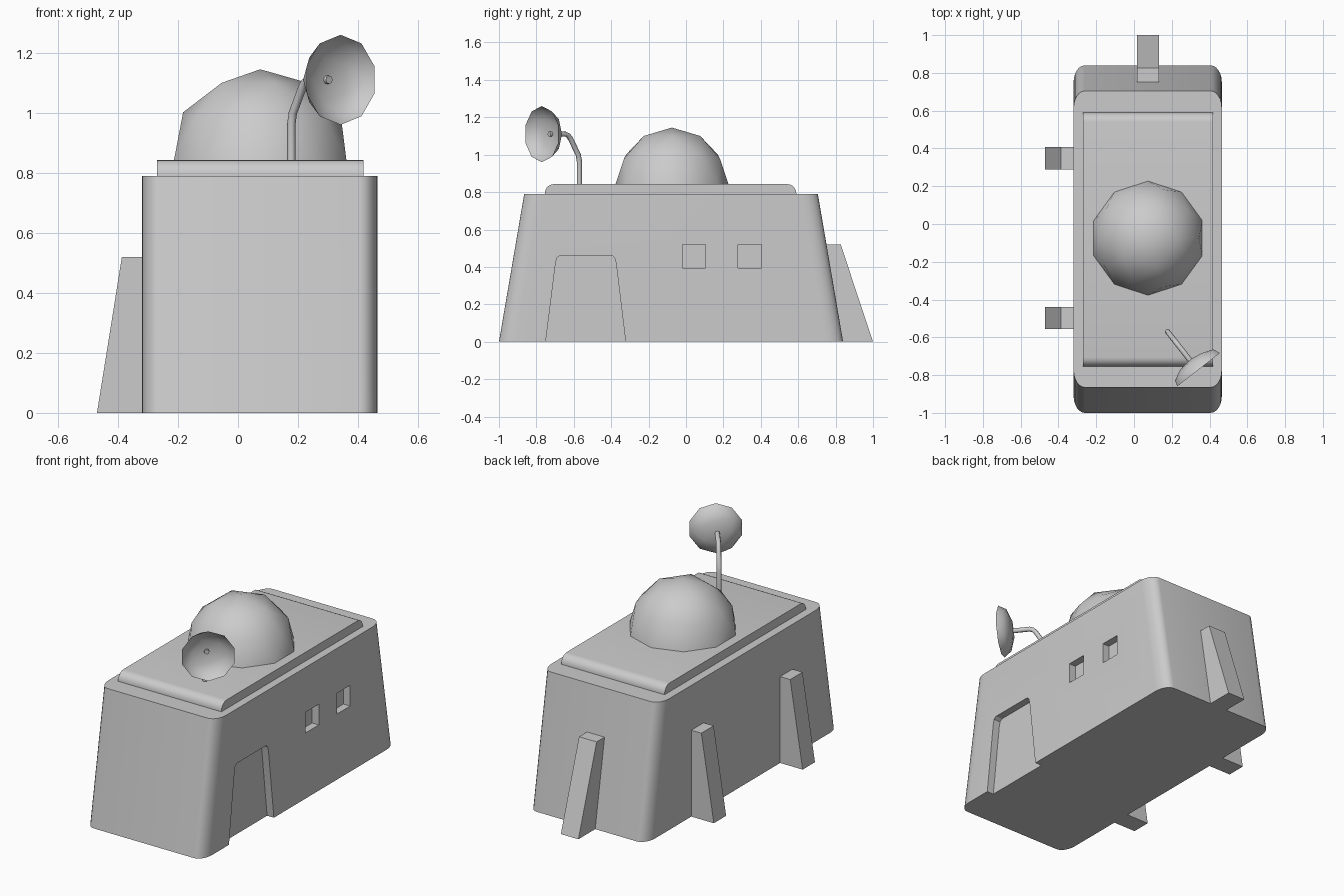
import bpy, bmesh, math
from mathutils import Matrix, Vector

if "Cube" in bpy.data.objects:
    bpy.data.objects.remove(bpy.data.objects["Cube"])


def finish(name, bm, smooth=None):
    bmesh.ops.recalc_face_normals(bm, faces=bm.faces)
    me = bpy.data.meshes.new(name)
    bm.to_mesh(me)
    bm.free()
    ob = bpy.data.objects.new(name, me)
    bpy.context.collection.objects.link(ob)
    if smooth:
        bpy.ops.object.select_all(action='DESELECT')
        ob.select_set(True)
        bpy.context.view_layer.objects.active = ob
        bpy.ops.object.shade_smooth_by_angle(angle=math.radians(smooth))
    return ob


def loft(name, ring_a, ring_b, smooth=None):
    """Closed solid between two matching rings of points."""
    bm = bmesh.new()
    a = [bm.verts.new(p) for p in ring_a]
    b = [bm.verts.new(p) for p in ring_b]
    bm.faces.new(a)
    bm.faces.new(b)
    n = len(a)
    for i in range(n):
        j = (i + 1) % n
        bm.faces.new((a[i], a[j], b[j], b[i]))
    return finish(name, bm, smooth)


def rounded_ring(x0, x1, y0, y1, z, rx, ry, steps=6):
    pts = []
    corners = [(x1 - rx, y1 - ry), (x0 + rx, y1 - ry),
               (x0 + rx, y0 + ry), (x1 - rx, y0 + ry)]
    for k, (cx, cy) in enumerate(corners):
        for i in range(steps + 1):
            t = math.pi / 2 * (k + i / steps)
            pts.append((cx + rx * math.cos(t), cy + ry * math.sin(t), z))
    return pts


def half_ball(name, matrix, smooth):
    """Upper half of a coarse icosphere, open underneath."""
    bm = bmesh.new()
    bmesh.ops.create_icosphere(bm, subdivisions=2, radius=1)
    low = [v for v in bm.verts if v.co.z < -0.01]
    bmesh.ops.delete(bm, geom=low, context='VERTS')
    bm.transform(matrix)
    return finish(name, bm, smooth)


# main building with sloped ends and rounded corners
X0, X1 = -0.32, 0.465
body = loft("building_body",
            rounded_ring(X0, X1, -1.0, 0.84, 0, 0.06, 0.09),
            rounded_ring(X0, X1, -0.865, 0.705, 0.79, 0.06, 0.09))

# recessed door and two windows in the right wall
door = [(-0.75, -0.05), (-0.75, 0), (-0.697, 0.42), (-0.69, 0.45), (-0.672, 0.462),
        (-0.397, 0.462), (-0.382, 0.45), (-0.374, 0.42), (-0.323, 0), (-0.323, -0.05)]
openings = [("door_cutter", door)]
for i, y in enumerate((-0.02, 0.278)):
    openings.append((f"window_cutter_{i + 1}",
                     [(y, 0.395), (y + 0.125, 0.395), (y + 0.125, 0.52), (y, 0.52)]))
bpy.context.view_layer.objects.active = body
for name, prof in openings:
    cutter = loft(name, [(X1 - 0.045, y, z) for y, z in prof],
                  [(X1 + 0.1, y, z) for y, z in prof])
    cutter.hide_render = True
    mod = body.modifiers.new(name, 'BOOLEAN')
    mod.object = cutter
    mod.operation = 'DIFFERENCE'
    mod.solver = 'EXACT'
    bpy.context.view_layer.objects.active = body
    bpy.ops.object.modifier_apply(modifier=mod.name)
    bpy.data.objects.remove(cutter)
bpy.ops.object.select_all(action='DESELECT')
body.select_set(True)
bpy.ops.object.shade_smooth_by_angle(angle=math.radians(30))

# roof slab, rounded on its front and back upper edges
r = 0.05
prof = [(-0.755, 0.785)]
for i in range(6):
    t = math.pi / 2 * i / 5
    prof.append((-0.755 + r * (1 - math.cos(t)), 0.793 + r * math.sin(t)))
prof += [(-0.165 - y, z) for y, z in reversed(prof)]
loft("roof_slab", [(-0.27, y, z) for y, z in prof],
     [(0.418, y, z) for y, z in prof], 35)

# dome on the roof
half_ball("roof_dome", Matrix.Translation((0.074, -0.075, 0.843)) @ Matrix.Scale(0.302, 4), 40)


# sloped buttresses: two on the left wall, one at the back
def buttress(name, origin, direction, inner, foot, top, width=0.117, height=0.52):
    d = Vector(direction)
    side = d.cross(Vector((0, 0, 1))) * width / 2
    prof = [(inner, 0), (foot, 0), (top, height), (inner - 0.1, height)]
    rings = [[Vector(origin) + d * s + Vector((0, 0, z)) + side * k for s, z in prof]
             for k in (-1, 1)]
    loft(name, *rings)


buttress("left_buttress_rear", (0, 0.348, 0), (-1, 0, 0), 0.28, 0.47, 0.387)
buttress("left_buttress_front", (0, -0.497, 0), (-1, 0, 0), 0.28, 0.47, 0.387)
buttress("back_buttress", (0.075, 0, 0), (0, 1, 0), 0.8, 1.0, 0.827)

# dish: flattened half ball opening towards the front right
out = Vector((0.616, -0.788, 0)).normalized()
back = -out
up = Vector((0, 0, 1))
rot = Matrix((up.cross(back), up, back)).transposed().to_4x4()
half_ball("dish", Matrix.Translation((0.342, -0.771, 1.11)) @ rot
          @ Matrix.Diagonal((0.15, 0.15, 0.07, 1)), 50)

# bent mast carrying the dish
path = [(0, 0.82), (0, 0.965), (0.008, 1.0), (0.06, 1.085), (0.075, 1.102),
        (0.095, 1.11), (0.205, 1.11)]
cu = bpy.data.curves.new("dish_mast", 'CURVE')
cu.dimensions = '3D'
cu.bevel_depth = 0.014
cu.bevel_resolution = 2
cu.use_fill_caps = True
sp = cu.splines.new('POLY')
sp.points.add(len(path) - 1)
for p, (s, z) in zip(sp.points, path):
    p.co = (0.178 + out.x * s, -0.57 + out.y * s, z, 1)
mast = bpy.data.objects.new("dish_mast", cu)
bpy.context.collection.objects.link(mast)
